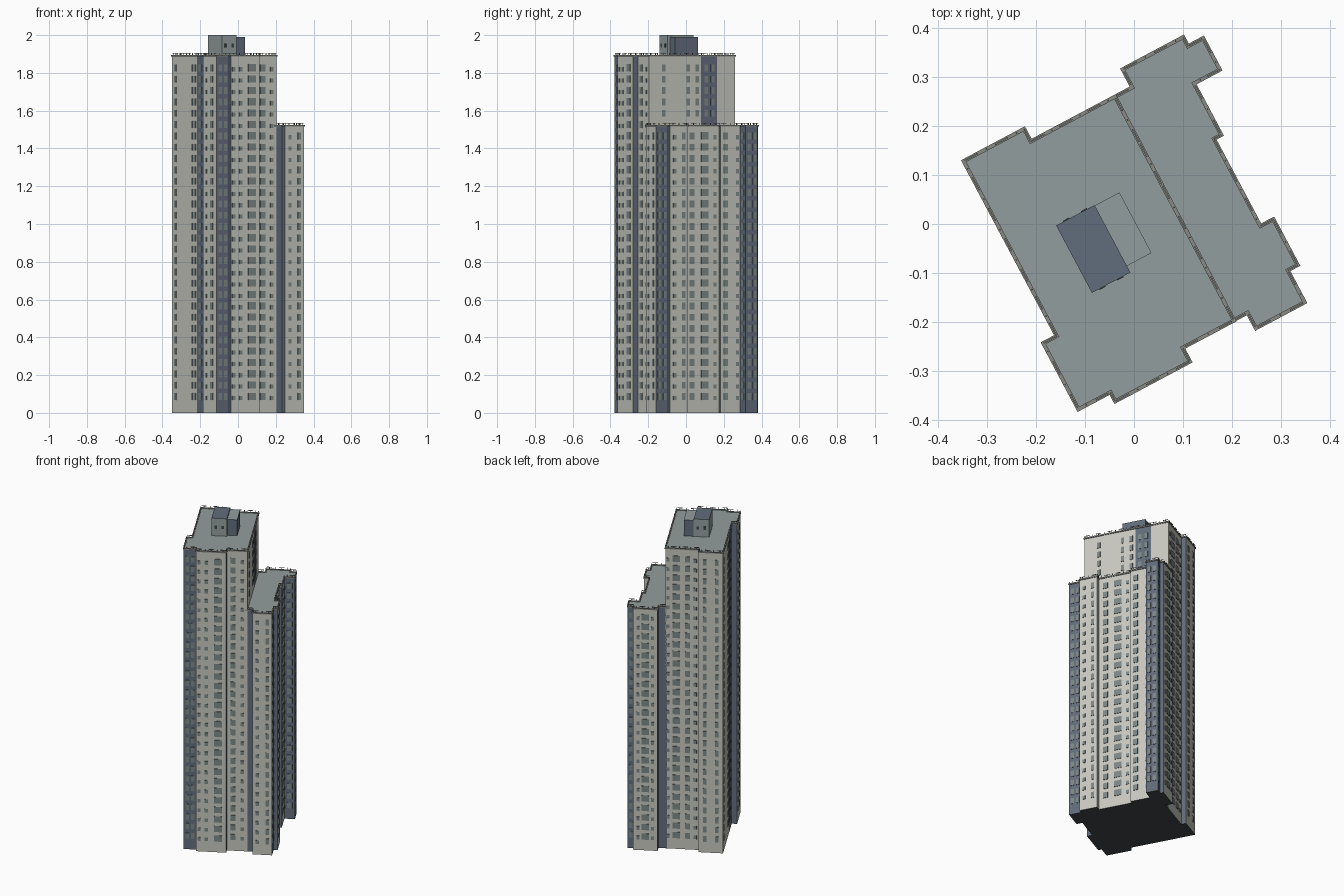
import bpy, bmesh, math
from mathutils import Vector, Matrix

if "Cube" in bpy.data.objects:
    bpy.data.objects.remove(bpy.data.objects["Cube"], do_unlink=True)

TURN = Matrix.Rotation(math.radians(28), 4, 'Z')
FLOOR = 0.06


def material(name, r, g, b):
    m = bpy.data.materials.new(name)
    m.use_nodes = True
    m.diffuse_color = (r, g, b, 1)
    m.node_tree.nodes["Principled BSDF"].inputs["Base Color"].default_value = (r, g, b, 1)
    return m


WALL = material("pale stone wall", .58, .58, .53)
BLUE = material("slate blue wall", .12, .15, .2)
ROOF = material("grey green roof", .29, .34, .34)
GLASS = material("window glass", .2, .24, .24)
TRIM = material("roof edge grey", .25, .25, .23)
DARK = material("dark underside", .05, .06, .065)


def finish(name, bm, mats):
    bmesh.ops.recalc_face_normals(bm, faces=bm.faces)
    mesh = bpy.data.meshes.new(name)
    bm.to_mesh(mesh)
    bm.free()
    for m in mats:
        mesh.materials.append(m)
    ob = bpy.data.objects.new(name, mesh)
    ob.matrix_world = TURN
    bpy.context.collection.objects.link(ob)
    return ob


def prism(name, outline, z0, z1, mats, side_slots):
    """Extruded plan: slot 0 roof, slot 1 underside, sides by list."""
    bm = bmesh.new()
    low = [bm.verts.new((u, v, z0)) for u, v in outline]
    high = [bm.verts.new((u, v, z1)) for u, v in outline]
    bm.faces.new(high).material_index = 0
    bm.faces.new(low).material_index = 1
    for i, slot in enumerate(side_slots):
        j = (i + 1) % len(outline)
        bm.faces.new((low[i], low[j], high[j], high[i])).material_index = slot
    return finish(name, bm, mats)


def bar(bm, mid, along, length, depth, z0, z1):
    """Box centred on a plan point and aligned to a wall direction."""
    rot = Matrix.Rotation(math.atan2(along.y, along.x), 4, 'Z')
    size = Matrix.Diagonal((length, depth, z1 - z0, 1))
    place = Matrix.Translation((mid.x, mid.y, (z0 + z1) / 2))
    bmesh.ops.create_cube(bm, size=1, matrix=place @ rot @ size)


# Window kinds: width, height
KINDS = {"s": (.018, .022), "n": (.02, .036), "m": (.03, .036), "l": (.044, .038)}


def tower(name, plan, top, first_floor_of=None):
    """Plan rows: u, v, colour of the wall to the next corner, window columns."""
    first_floor_of = first_floor_of or {}
    pts = [Vector(row[:2]) for row in plan]
    slots = [3 if row[2] == "B" else 2 for row in plan]
    prism(name + "_walls", pts, 0, top, [ROOF, DARK, WALL, BLUE], slots)
    glass, rail, curb = bmesh.new(), bmesh.new(), bmesh.new()
    floors = int((top - .06) / FLOOR)
    for i, row in enumerate(plan):
        a, b = pts[i], pts[(i + 1) % len(pts)]
        span = (b - a).length
        d = (b - a) / span
        # window columns
        for col in row[3].split():
            kind, t = col[0], float(col[1:])
            w, h = KINDS[kind]
            for f in range(floors):
                z = .068 + f * FLOOR
                if z > first_floor_of.get(i, 0):
                    bar(glass, a.lerp(b, t), d, w, .006, z, z + h)
        # roof edge and broken railing
        if row[2] == "-":
            continue
        bar(curb, (a + b) / 2, d, span + .008, .008, top - .004, top + .004)
        count = max(1, round(span / .035))
        for k in range(count):
            p = a.lerp(b, (k + .5) / count)
            bar(rail, p, d, .003, .003, top, top + .016)
            if k % 2 == 0:
                bar(rail, p, d, min(.03, span), .003, top + .013, top + .016)
    finish(name + "_windows", glass, [GLASS])
    finish(name + "_railing", rail, [TRIM])
    finish(name + "_roof_edge", curb, [TRIM])


tall = [
    (-.247, .277, "W", "n.25 n.75"),
    (-.107, .277, "B", ""),
    (-.107, .248, "W", "s.12 m.35 l.68 s.92"),
    (.088, .248, "W", ""),
    (.088, .14, "B", "n.3 n.7"),
    (.088, .044, "W", "n.08 n.25 n.72"),
    (.088, -.27, "W", "s.25 m.7"),
    (-.031, -.27, "B", ""),
    (-.031, -.302, "W", "l.27 s.66 s.9"),
    (-.204, -.302, "B", ""),
    (-.204, -.281, "B", "n.28 n.72"),
    (-.278, -.281, "W", "m.35 s.75"),
    (-.278, -.128, "B", ""),
    (-.247, -.128, "B", "m.3 m.7"),
    (-.247, -.005, "W", "n.08 n.2 n.87"),
]
low = [
    (.08, .248, "B", ""),
    (.128, .248, "B", ""),
    (.128, .29, "W", "s.2 l.5 s.8"),
    (.268, .29, "B", ""),
    (.268, .269, "B", "n.5"),
    (.303, .269, "B", "n.28 n.72"),
    (.303, .196, "B", "m.5"),
    (.243, .196, "W", "s.15 m.75"),
    (.243, .077, "B", ""),
    (.226, .077, "W", "s.12 l.42 m.8"),
    (.226, -.125, "W", ""),
    (.256, -.125, "W", "n.25 s.75"),
    (.256, -.231, "B", ""),
    (.233, -.231, "B", "n.28 n.72"),
    (.233, -.305, "W", "n.25 s.75"),
    (.12, -.305, "B", ""),
    (.12, -.269, "B", ""),
    (.08, -.269, "-", ""),
]
LOW_TOP = 1.52
tower("tall_tower", tall, 1.89, {3: LOW_TOP, 4: LOW_TOP, 5: LOW_TOP})
tower("low_tower", low, LOW_TOP)


# Rooftop plant rooms
def block(name, u0, u1, v0, v1, top, side, cap):
    corners = [(u0, v1), (u1, v1), (u1, v0), (u0, v0)]
    prism(name, corners, 1.885, top, [cap, DARK, side], [2] * 4)


block("plant_room", -.142, -.053, -.084, .072, 2.0, ROOF, BLUE)
block("plant_room_annex", -.053, .004, -.069, .071, 1.99, BLUE, ROOF)

# Small plant room windows on the two end walls
bm = bmesh.new()
for v in (-.084, .072):
    for u in (-.118, -.077):
        bar(bm, Vector((u, v)), Vector((1, 0)), .014, .004, 1.935, 1.955)
finish("plant_room_windows", bm, [DARK])
